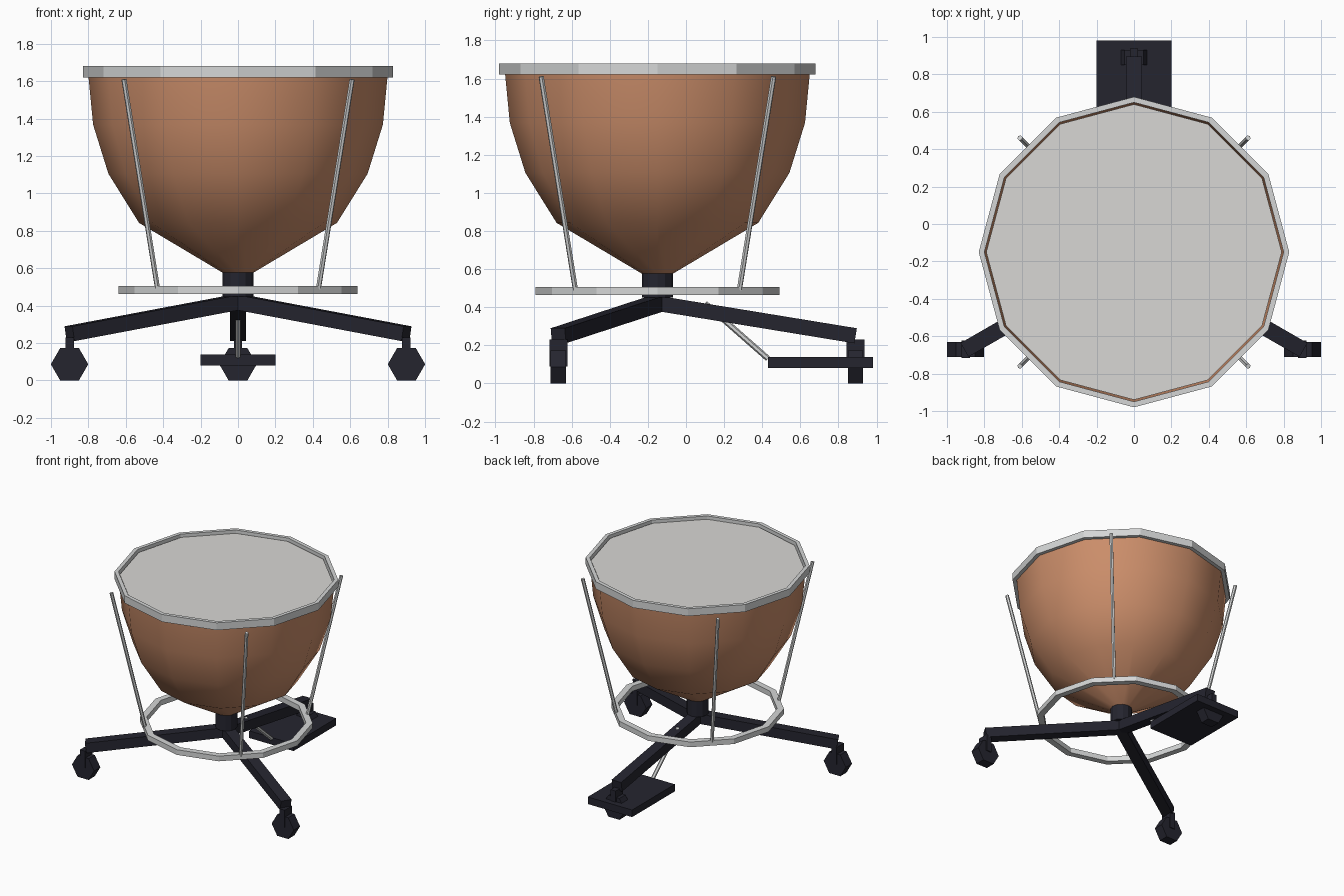
import bpy, bmesh, math
from mathutils import Vector, Matrix

if "Cube" in bpy.data.objects:
    bpy.data.objects.remove(bpy.data.objects["Cube"])

CY = -0.15  # drum axis in y
SIDES = 12


def material(name, rgb):
    m = bpy.data.materials.new(name)
    m.diffuse_color = (*rgb, 1)
    m.use_nodes = True
    m.node_tree.nodes["Principled BSDF"].inputs["Base Color"].default_value = m.diffuse_color
    return m


copper = material("copper", (0.60, 0.27, 0.145))
steel = material("steel", (0.66, 0.67, 0.67))
skin = material("drum skin", (0.69, 0.68, 0.66))
black = material("black paint", (0.018, 0.018, 0.028))


def finish(name, bm, mat, smooth=False):
    bmesh.ops.recalc_face_normals(bm, faces=bm.faces)
    me = bpy.data.meshes.new(name)
    bm.to_mesh(me)
    bm.free()
    me.materials.append(mat)
    for p in me.polygons:
        p.use_smooth = smooth
    ob = bpy.data.objects.new(name, me)
    bpy.context.collection.objects.link(ob)
    return ob


def lathe(name, profile, mat, closed=False, smooth=False):
    """Revolve (radius, z) points round the drum axis."""
    bm = bmesh.new()
    rings = []
    for r, z in profile:
        rings.append([bm.verts.new((r * math.cos(a), CY + r * math.sin(a), z))
                      for a in (2 * math.pi * i / SIDES for i in range(SIDES))])
    pairs = list(zip(rings, rings[1:]))
    if closed:
        pairs.append((rings[-1], rings[0]))
    for a, b in pairs:
        for i in range(SIDES):
            j = (i + 1) % SIDES
            bm.faces.new((a[i], a[j], b[j], b[i]))
    return finish(name, bm, mat, smooth)


def hoop(name, r0, r1, z0, z1, mat):
    return lathe(name, [(r0, z0), (r1, z0), (r1, z1), (r0, z1)], mat, closed=True)


def box(name, center, size, mat, rot=Matrix()):
    bm = bmesh.new()
    bmesh.ops.create_cube(bm, size=1, matrix=Matrix.Translation(center) @ rot
                          @ Matrix.Diagonal((*size, 1)))
    return finish(name, bm, mat)


def rod(name, a, b, r, mat, sides=6):
    a, b = Vector(a), Vector(b)
    d = b - a
    bm = bmesh.new()
    bmesh.ops.create_cone(bm, cap_ends=True, segments=sides, radius1=r, radius2=r,
                          depth=d.length, matrix=Matrix.Translation((a + b) / 2)
                          @ d.to_track_quat('Z', 'Y').to_matrix().to_4x4())
    return finish(name, bm, mat)


# Kettle bowl: half ellipsoid in even height steps
R, TOP, DEPTH = 0.80, 1.63, 1.05
bowl = [(R * math.sqrt(1 - t * t), TOP - DEPTH * t) for t in (0, 0.25, 0.5, 0.75)]
lathe("kettle_bowl", bowl + [(0.08, 0.575)], copper, smooth=True)

# Drum head and its rim
bm = bmesh.new()
bmesh.ops.create_cone(bm, cap_ends=True, segments=SIDES, radius1=0.79, radius2=0.79, depth=0.025,
                      matrix=Matrix.Translation((0, CY, 1.645)) @ Matrix.Rotation(math.pi / 2, 4, 'Z'))
finish("drum_head", bm, skin)
hoop("rim_hoop", 0.80, 0.83, 1.62, 1.68, steel)

# Lower ring and the four slanted struts
hoop("lower_ring", 0.59, 0.64, 0.463, 0.505, steel)
for i, (sx, sy) in enumerate([(1, 1), (-1, 1), (-1, -1), (1, -1)]):
    rod(f"strut_{i + 1}", (0.43 * sx, CY + 0.43 * sy, 0.49),
        (0.61 * sx, CY + 0.61 * sy, 1.61), 0.014, steel)

# Hub under the bowl
rod("hub", (0, CY, 0.45), (0, CY, 0.58), 0.082, black, 12)

# Three sloping legs with caster stems and six-sided wheels
REACH, Z0, Z1 = 1.04, 0.42, 0.25
slope = math.atan2(Z0 - Z1, REACH)
for i, deg in enumerate((90, 210, 330)):
    a = math.radians(deg)
    d = Vector((math.cos(a), math.sin(a), 0))
    hub = Vector((0, CY, 0))
    rot = Matrix.Rotation(a, 4, 'Z') @ Matrix.Rotation(slope, 4, 'Y')
    mid = hub + d * REACH / 2 + Vector((0, 0, (Z0 + Z1) / 2))
    box(f"leg_{i + 1}", mid, (math.hypot(REACH, Z0 - Z1), 0.085, 0.08), black, rot)
    foot = hub + d * REACH
    box(f"caster_stem_{i + 1}", foot + Vector((0, 0, 0.16)), (0.045, 0.095, 0.14), black)
    bm = bmesh.new()
    bmesh.ops.create_cone(bm, cap_ends=True, segments=6, radius1=0.1, radius2=0.1, depth=0.08,
                          matrix=Matrix.Translation(foot + Vector((0, 0, 0.0866)))
                          @ Matrix.Rotation(math.pi / 2, 4, 'X') @ Matrix.Rotation(math.pi / 2, 4, 'Z'))
    finish(f"caster_wheel_{i + 1}", bm, black)

# Tuning pedal and its pull rod
box("pedal", (0, 0.705, 0.11), (0.4, 0.55, 0.058), black)
rod("pedal_rod", (0, 0.10, 0.42), (0, 0.43, 0.13), 0.015, steel)
